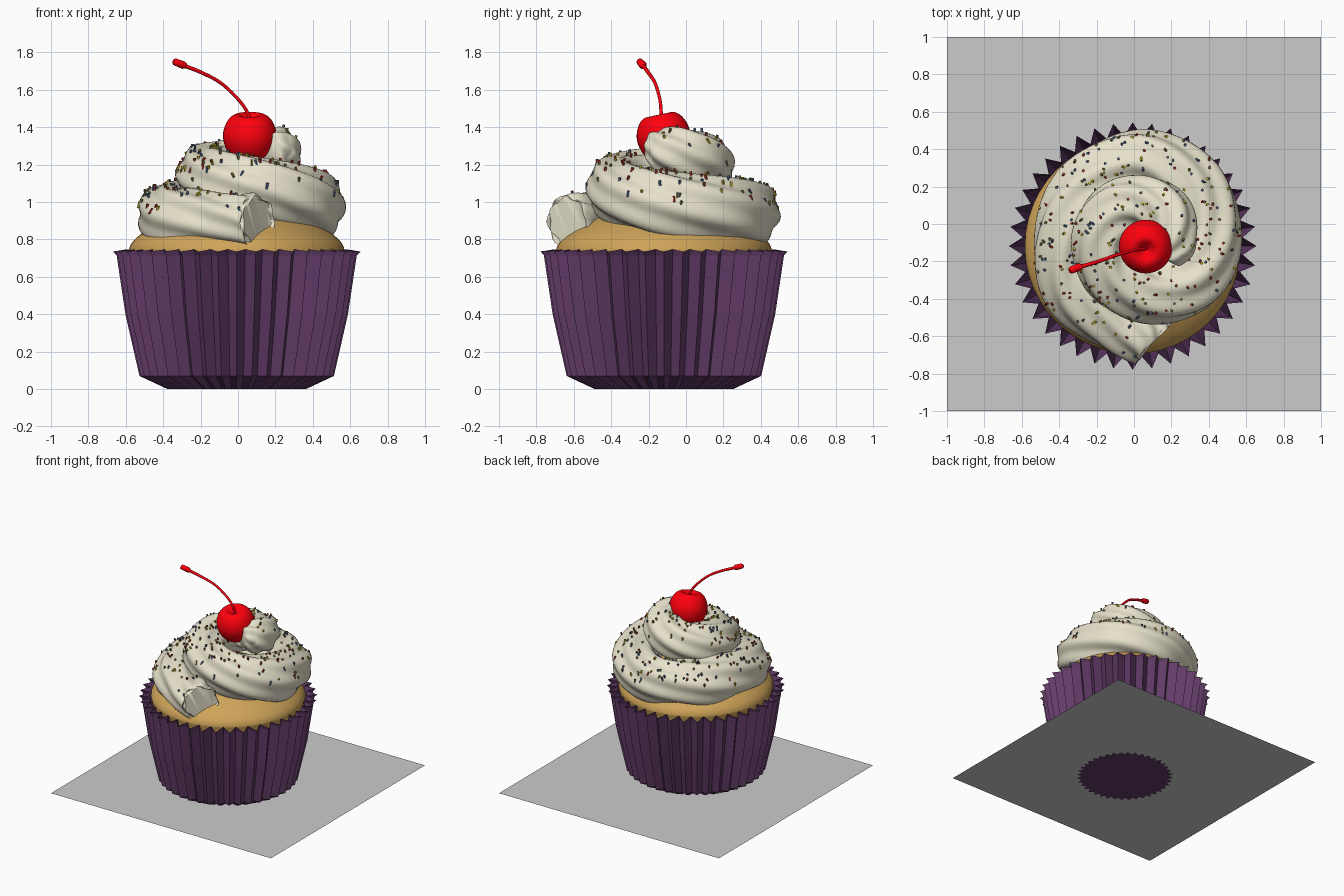
import bpy, bmesh, random
from math import sin, cos, pi, radians
from mathutils import Vector, Matrix
from mathutils.bvhtree import BVHTree

if "Cube" in bpy.data.objects:
    bpy.data.objects.remove(bpy.data.objects["Cube"])

random.seed(7)
CENTRE = Vector((-0.007, -0.118, 0))


def material(name, r, g, b):
    m = bpy.data.materials.new(name)
    m.diffuse_color = (r, g, b, 1)
    m.use_nodes = True
    m.node_tree.nodes["Principled BSDF"].inputs["Base Color"].default_value = m.diffuse_color
    return m


def finish(name, bm, mat=None, angle=None):
    bmesh.ops.recalc_face_normals(bm, faces=bm.faces)
    me = bpy.data.meshes.new(name)
    bm.to_mesh(me)
    bm.free()
    if angle:
        me.shade_smooth()
        me.set_sharp_from_angle(angle=radians(angle))
    if mat:
        me.materials.append(mat)
    ob = bpy.data.objects.new(name, me)
    bpy.context.collection.objects.link(ob)
    return ob


def skin(name, rings, mat, angle=None, start=True, end=True):
    """Bridge equal-length rings of points, with optional end caps."""
    bm = bmesh.new()
    vs = [[bm.verts.new(p) for p in ring] for ring in rings]
    n = len(vs[0])
    for a, b in zip(vs, vs[1:]):
        for i in range(n):
            j = (i + 1) % n
            bm.faces.new((a[i], a[j], b[j], b[i]))
    if start:
        bm.faces.new(vs[0][::-1])
    if end:
        bm.faces.new(vs[-1])
    return finish(name, bm, mat, angle)


def lathe(profile, sides, origin):
    return [[origin + Vector((r * cos(2 * pi * i / sides), r * sin(2 * pi * i / sides), z))
             for i in range(sides)] for r, z in profile]


def spline(points, steps):
    """Catmull-Rom through tuples of any length."""
    pts = [Vector(p) for p in points]
    pts = [2 * pts[0] - pts[1]] + pts + [2 * pts[-1] - pts[-2]]
    out = []
    for k in range(1, len(pts) - 2):
        a, b, c, d = pts[k - 1:k + 3]
        for s in range(steps):
            t = s / steps
            out.append(0.5 * (2 * b + (c - a) * t + (2 * a - 5 * b + 4 * c - d) * t * t
                              + (3 * b - a - 3 * c + d) * t ** 3))
    return out + [pts[-2]]


def sweep(path, sides, shape):
    """Rings along a path of (x, y, z, radius); shape(angle, t) scales the radius."""
    rings = []
    last = len(path) - 1
    for k, p in enumerate(path):
        tan = (path[min(k + 1, last)] - path[max(k - 1, 0)]).to_3d().normalized()
        side = tan.cross(Vector((0, 0, 1))).normalized()
        up = side.cross(tan)
        ring = []
        for i in range(sides):
            a = 2 * pi * i / sides
            ring.append(p.to_3d() + p[3] * shape(a, k / last) * (side * cos(a) + up * sin(a)))
        rings.append(ring)
    return rings


purple = material("purple_paper", 0.125, 0.045, 0.14)
gold = material("sponge", 0.62, 0.37, 0.10)
cream = material("cream", 0.80, 0.76, 0.60)
red = material("cherry_red", 1.0, 0.0, 0.004)

# Square base sheet
bm = bmesh.new()
bmesh.ops.create_grid(bm, x_segments=1, y_segments=1, size=1, matrix=Matrix.Translation((0, 0, 0.001)))
finish("base_sheet", bm)

# Pleated paper cup: zigzag rings of outer and inner fold radii
PLEATS = 40
rings = []
for outer, inner, z, lift in [(0.37, 0.335, 0, 0), (0.52, 0.47, 0.07, 0), (0.595, 0.535, 0.4, 0),
                              (0.642, 0.582, 0.715, 0), (0.662, 0.59, 0.735, 0.012)]:
    ring = []
    for i in range(2 * PLEATS):
        a = pi * i / PLEATS
        r = inner if i % 2 else outer
        ring.append(CENTRE + Vector((r * cos(a), r * sin(a), z + lift * (i % 2))))
    rings.append(ring)
skin("paper_cup", rings, purple, end=False)

# Domed sponge
dome = spline([(0.50, 0.3), (0.565, 0.68), (0.575, 0.75), (0.54, 0.805), (0.46, 0.865),
               (0.37, 0.915), (0.2, 1.0), (0.01, 1.05)], 4)
skin("sponge_cake", lathe(dome, 48, CENTRE), gold, 40)

# Piped frosting: a ridged, twisting rope in a rising spiral
path = spline([
    (0.10, -0.63, 0.90, 0.125), (0.07, -0.61, 0.90, 0.145), (-0.09, -0.53, 0.893, 0.155),
    (-0.31, -0.36, 0.905, 0.17), (-0.355, -0.08, 0.925, 0.18), (-0.25, 0.185, 0.935, 0.18),
    (0.04, 0.33, 0.94, 0.175), (0.31, 0.20, 0.955, 0.18), (0.395, -0.08, 0.98, 0.18),
    (0.31, -0.29, 1.025, 0.175), (0.10, -0.37, 1.075, 0.165), (-0.10, -0.28, 1.11, 0.165),
    (-0.17, -0.08, 1.14, 0.165), (-0.09, 0.07, 1.17, 0.155), (0.05, 0.11, 1.20, 0.15),
    (0.17, 0.05, 1.235, 0.145), (0.205, -0.07, 1.265, 0.135), (0.185, -0.15, 1.28, 0.11),
    (0.165, -0.185, 1.28, 0.07)], 10)


def ridges(a, t):
    return 0.98 + 0.065 * cos(7 * (a + 9 * t)) + 0.025 * sin(3 * a + 60 * t)


frosting = skin("frosting_swirl", sweep(path, 70, ridges), cream, 50)

# Cherry with a stem dimple, tipped slightly forward
cherry_profile = spline([(0.004, -0.138), (0.07, -0.122), (0.12, -0.072), (0.143, 0.0), (0.135, 0.06),
                         (0.105, 0.11), (0.065, 0.128), (0.025, 0.105), (0.003, 0.09)], 4)
cherry = skin("cherry", lathe(cherry_profile, 40, Vector()), red, 60)
cherry.location = (0.063, -0.118, 1.342)
cherry.rotation_euler = (radians(12), 0, 0)

# Stem and its blunt tip
stem = spline([(0.065, -0.13, 1.42, 0.009), (0.05, -0.133, 1.48, 0.009), (0.0, -0.14, 1.55, 0.009),
               (-0.09, -0.165, 1.635, 0.009), (-0.19, -0.20, 1.69, 0.01), (-0.29, -0.23, 1.73, 0.011)], 5)
skin("cherry_stem", sweep(stem, 10, lambda a, t: 1), red, 40)
tip = [Vector(p) for p in [(-0.275, -0.226, 1.725, 0.011), (-0.29, -0.23, 1.731, 0.021),
                           (-0.338, -0.247, 1.75, 0.019), (-0.345, -0.25, 1.753, 0.013)]]
skin("stem_tip", sweep(tip, 10, lambda a, t: 1), red, 40)

# Sprinkles dropped from above, mostly standing upright in the frosting
bm = bmesh.new()
bm.from_mesh(frosting.data)
tree = BVHTree.FromBMesh(bm)
bm.free()
colours = {"yellow": (0.65, 0.52, 0.03), "blue": (0.08, 0.14, 0.25),
           "red": (0.40, 0.04, 0.03), "olive": (0.20, 0.17, 0.05)}
sets = {c: bmesh.new() for c in colours}
placed = 0
while placed < 280:
    x, y = random.uniform(-0.6, 0.62), random.uniform(-0.72, 0.58)
    hit, normal, _, _ = tree.ray_cast(Vector((x, y, 2)), Vector((0, 0, -1)))
    if hit is None or hit.z < 0.9:
        continue
    if y < -0.5 and random.random() < 0.5:
        continue
    jitter = Vector([random.uniform(-0.45, 0.45) for _ in range(3)])
    axis = (Vector((0, 0, 1)) + jitter).normalized()
    mat = Matrix.Translation(hit) @ axis.to_track_quat('Z', 'Y').to_matrix().to_4x4()
    bmesh.ops.create_cone(sets[random.choice(list(sets))], cap_ends=True, segments=6, radius1=0.007,
                          radius2=0.007, depth=random.uniform(0.02, 0.04), matrix=mat)
    placed += 1
for c, b in sets.items():
    finish("sprinkles_" + c, b, material("sprinkle_" + c, *colours[c]), 40)
